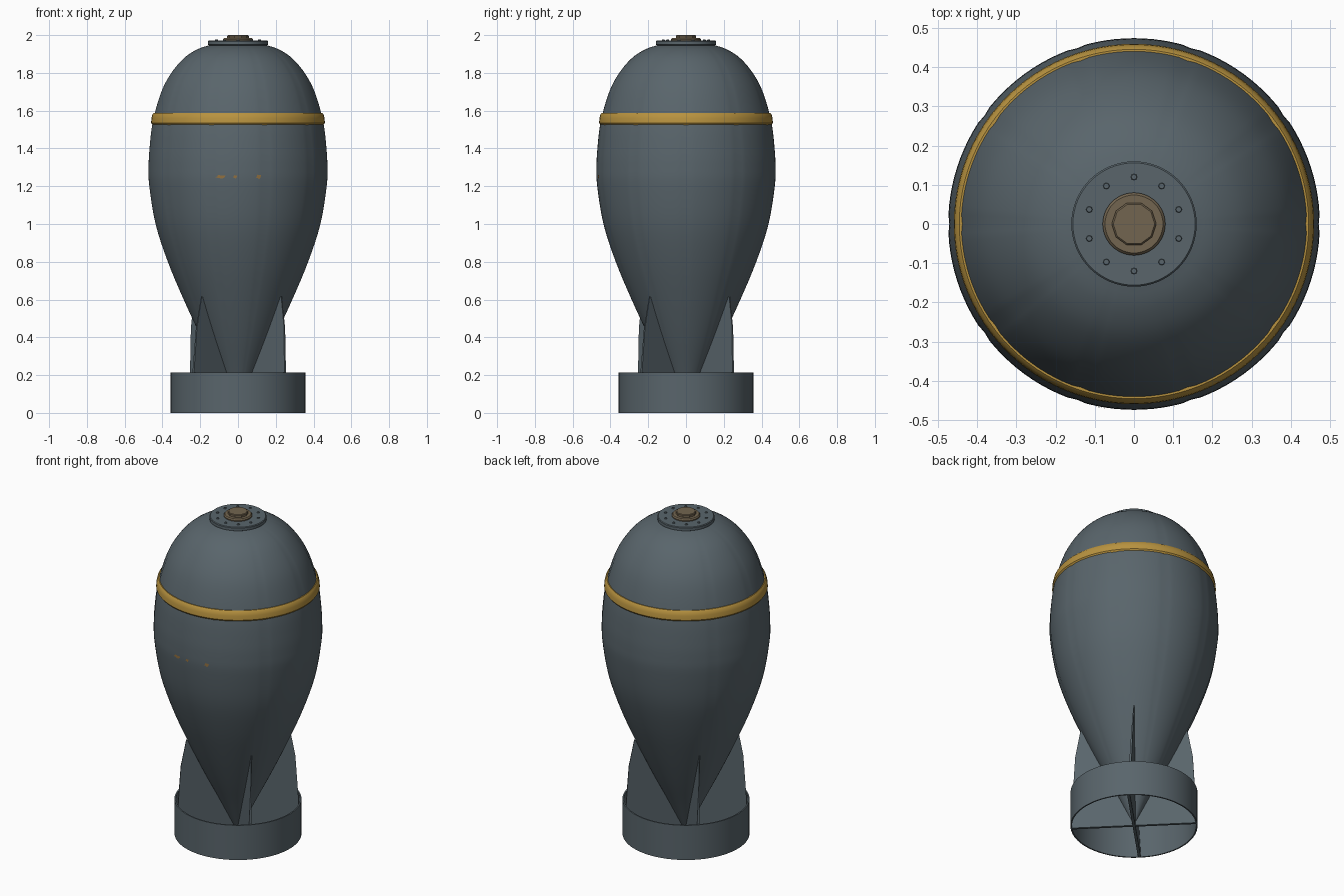
import bpy, bmesh, math
from mathutils import Vector, Matrix

cube = bpy.data.objects.get("Cube")
if cube:
    bpy.data.objects.remove(cube, do_unlink=True)


def material(name, rgb):
    m = bpy.data.materials.new(name)
    m.use_nodes = True
    m.diffuse_color = (*rgb, 1)
    bsdf = m.node_tree.nodes["Principled BSDF"]
    bsdf.inputs["Base Color"].default_value = (*rgb, 1)
    bsdf.inputs["Roughness"].default_value = 0.6
    return m


slate = material("slate grey", (0.10, 0.13, 0.148))
gold = material("gold yellow", (0.48, 0.29, 0.05))
bronze = material("dull bronze", (0.17, 0.13, 0.08))
rust = material("rust brown", (0.28, 0.16, 0.05))


def finish(name, bm, mat, smooth=True):
    bmesh.ops.remove_doubles(bm, verts=bm.verts, dist=1e-5)
    bmesh.ops.recalc_face_normals(bm, faces=bm.faces)
    mesh = bpy.data.meshes.new(name)
    bm.to_mesh(mesh)
    bm.free()
    mesh.materials.append(mat)
    ob = bpy.data.objects.new(name, mesh)
    bpy.context.collection.objects.link(ob)
    if smooth:
        bpy.ops.object.select_all(action='DESELECT')
        ob.select_set(True)
        bpy.context.view_layer.objects.active = ob
        bpy.ops.object.shade_smooth_by_angle(angle=math.radians(35))
    return ob


def lathe(name, profile, mat, segments=96, closed=False, seams=0, smooth=True):
    """Revolve (radius, height) points about z; seams are shallow vertical creases."""
    bm = bmesh.new()
    rings = []
    for r, z in profile:
        ring = []
        for i in range(segments):
            crease = seams and i % (segments // seams) == 0
            a = math.tau * i / segments
            rr = r * (0.994 if crease else 1)
            ring.append(bm.verts.new((rr * math.cos(a), rr * math.sin(a), z)))
        rings.append(ring)
    pairs = list(zip(rings, rings[1:]))
    if closed:
        pairs.append((rings[-1], rings[0]))
    for lo, hi in pairs:
        for i in range(segments):
            j = (i + 1) % segments
            bm.faces.new((lo[i], lo[j], hi[j], hi[i]))
    if not closed:
        bm.faces.new(rings[0])
        bm.faces.new(rings[-1])
    return finish(name, bm, mat, smooth)


def smooth_curve(points, steps=4):
    """Catmull-Rom interpolation of the profile."""
    p = [Vector(q) for q in points]
    p = [2 * p[0] - p[1]] + p + [2 * p[-1] - p[-2]]
    out = []
    for a, b, c, d in zip(p, p[1:], p[2:], p[3:]):
        for s in range(steps):
            t = s / steps
            out.append(0.5 * (2 * b + (c - a) * t + (2 * a - 5 * b + 4 * c - d) * t * t
                              + (3 * b - a - 3 * c + d) * t ** 3))
    return out + [p[-2]]


# Teardrop body with ten faint panel seams
body = smooth_curve([(0.004, 0.01), (0.1, 0.21), (0.195, 0.4), (0.288, 0.6), (0.372, 0.8),
                     (0.437, 1.0), (0.47, 1.2), (0.474, 1.3), (0.469, 1.4), (0.452, 1.54),
                     (0.41, 1.69), (0.36, 1.79), (0.29, 1.875), (0.215, 1.925), (0.14, 1.95)])
lathe("body", body, slate, segments=120, seams=10)

# Painted raised band
lathe("band", [(0.435, 1.525), (0.453, 1.525), (0.46, 1.535), (0.458, 1.56),
               (0.453, 1.58), (0.446, 1.588), (0.425, 1.588)], gold, closed=True)

# Nose flange, collar and ten-sided plug
lathe("nose_flange", [(0.15, 1.935), (0.15, 1.945), (0.16, 1.95), (0.16, 1.967),
                      (0.156, 1.971)], slate, segments=64)
lathe("nose_collar", [(0.08, 1.96), (0.08, 1.977), (0.074, 1.984)], bronze, segments=48)
lathe("nose_plug", [(0.057, 1.98), (0.057, 1.996), (0.053, 2.0)], bronze, segments=10, smooth=False)

# Flange bolts
bm = bmesh.new()
for i in range(10):
    a = math.tau * (i + 0.5) / 10
    spot = Matrix.Translation((0.12 * math.cos(a), 0.12 * math.sin(a), 1.972))
    bmesh.ops.create_cone(bm, cap_ends=True, segments=8, radius1=0.009, radius2=0.007,
                          depth=0.008, matrix=spot)
finish("flange_bolts", bm, slate, False)

# Open tail ring
lathe("tail_ring", [(0.349, 0), (0.357, 0), (0.357, 0.215), (0.349, 0.215)],
      slate, closed=True)

# Four slightly leaning tail fins, thicker toward the bottom
outline = [(0, 0), (0.352, 0), (0.345, 0.2), (0.33, 0.45), (0.3, 0.615), (0.2, 0.6), (0, 0.2)]
for k, corner in enumerate(("back_left", "back_right", "front_right", "front_left")):
    bm = bmesh.new()
    turn = Matrix.Rotation(math.radians(45 + 90 * k), 3, 'Z')
    sides = []
    for s in (-1, 1):
        sides.append([bm.verts.new(turn @ Vector((r, 0.042 * z + s * (0.008 - 0.009 * z), z)))
                      for r, z in outline])
    bm.faces.new(sides[0])
    bm.faces.new(sides[1])
    n = len(outline)
    for i in range(n):
        j = (i + 1) % n
        bm.faces.new((sides[0][i], sides[0][j], sides[1][j], sides[1][i]))
    finish("fin_" + corner, bm, slate, False)

# Worn paint chips on the front, laid on the body surface
for k, (x, w, h) in enumerate([(-0.09, 0.032, 0.011), (-0.015, 0.013, 0.01), (0.11, 0.016, 0.013)]):
    bm = bmesh.new()
    rim = []
    for i in range(9):
        a = math.tau * i / 9
        f = 1 if i % 2 else 0.65
        px = x + f * w * math.cos(a)
        rim.append(bm.verts.new((px, -math.sqrt(0.4765 ** 2 - px * px), 1.25 + f * h * math.sin(a))))
    bm.faces.new(rim)
    finish("paint_chip_%d" % (k + 1), bm, rust, False)
